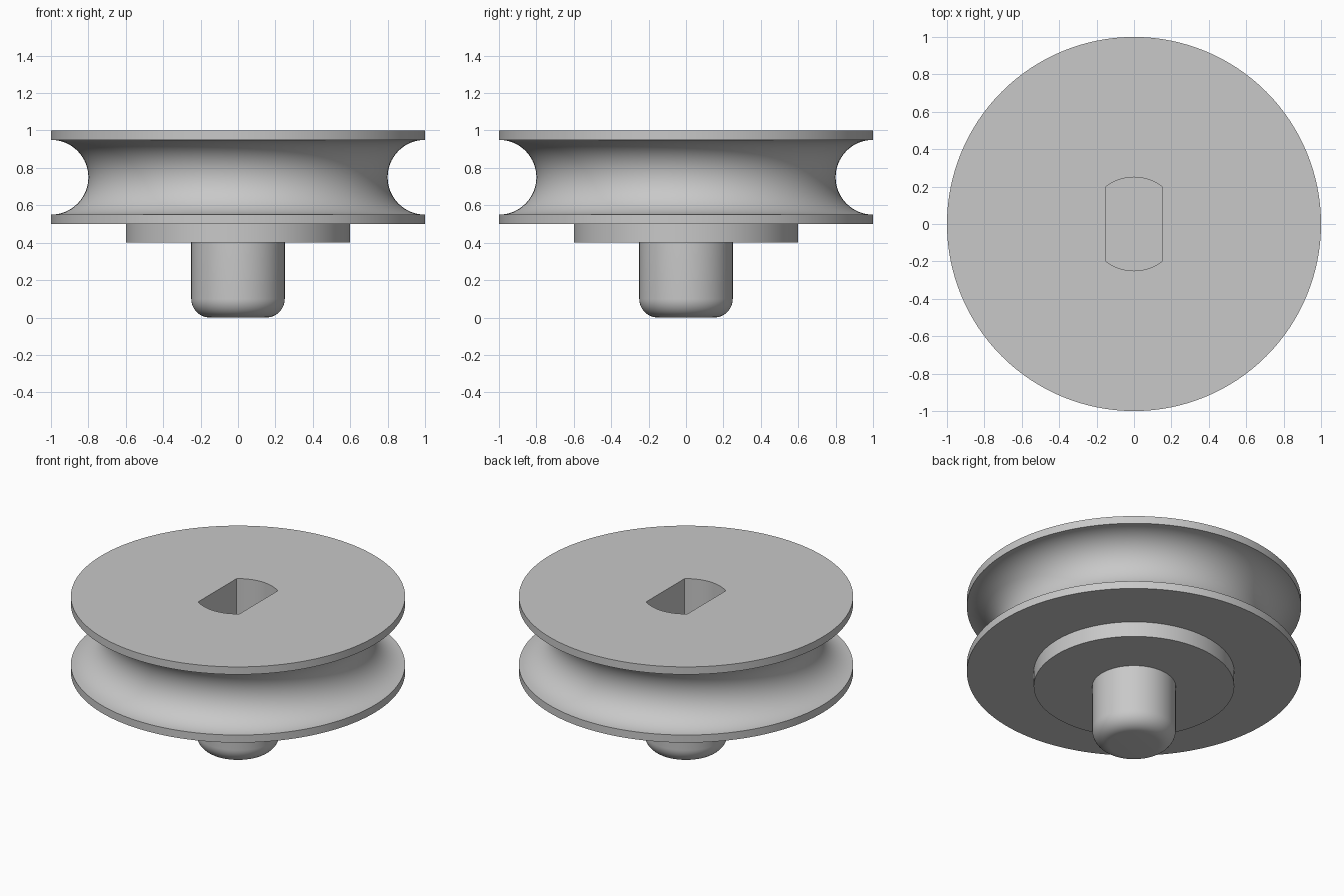
import bpy
import bmesh
from math import sin, cos, pi, asin
from mathutils import Matrix

SEGMENTS = 128

cube = bpy.data.objects.get("Cube")
if cube:
    bpy.data.objects.remove(cube, do_unlink=True)

grey = bpy.data.materials.new("plain_grey")
grey.use_nodes = True
colour = (0.58, 0.58, 0.58, 1)
grey.diffuse_color = colour
grey.node_tree.nodes["Principled BSDF"].inputs["Base Color"].default_value = colour


def add_object(name, bm):
    bmesh.ops.recalc_face_normals(bm, faces=bm.faces[:])
    mesh = bpy.data.meshes.new(name)
    bm.to_mesh(mesh)
    bm.free()
    mesh.materials.append(grey)
    obj = bpy.data.objects.new(name, mesh)
    bpy.context.collection.objects.link(obj)
    return obj


def arc(r, z, radius, start, end, steps):
    """Points of a circular arc in the (radius, height) plane."""
    angles = [start + (end - start) * i / steps for i in range(steps + 1)]
    return [(r + radius * cos(a), z + radius * sin(a)) for a in angles]


def lathe(name, profile):
    """Turn an open (radius, height) profile about z and cap both ends."""
    bm = bmesh.new()
    verts = [bm.verts.new((r, 0, z)) for r, z in profile]
    edges = [bm.edges.new(pair) for pair in zip(verts, verts[1:])]
    bmesh.ops.spin(bm, geom=verts + edges, axis=(0, 0, 1), cent=(0, 0, 0),
                   angle=2 * pi, steps=SEGMENTS, use_merge=True)
    bmesh.ops.remove_doubles(bm, verts=bm.verts[:], dist=1e-5)
    bmesh.ops.holes_fill(bm, edges=bm.edges[:], sides=0)
    return add_object(name, bm)


# Grooved wheel: two thin rims with a half-round channel between them
groove = arc(1, 0.75, 0.2, 1.5 * pi, 0.5 * pi, 32)
wheel = lathe("grooved_wheel", [(1, 0.5)] + groove + [(1, 1)])

# Stepped collar under the wheel
collar = lathe("collar", [(0.6, 0.4), (0.6, 0.5)])

# Round shaft with a rounded lower end
shaft = lathe("shaft", arc(0.15, 0.1, 0.1, -pi / 2, 0, 12) + [(0.25, 0.4)])

# Socket with two flat sides, cut blind into the top of the wheel
half = asin(0.15 / 0.25)
rim = arc(0, 0, 0.25, pi / 2 - half, pi / 2 + half, 24)
bm = bmesh.new()
outline = [bm.verts.new((s * x, s * y, 0.6)) for s in (1, -1) for x, y in rim]
face = bm.faces.new(outline)
raised = bmesh.ops.extrude_face_region(bm, geom=[face])["geom"]
top = [v for v in raised if isinstance(v, bmesh.types.BMVert)]
bmesh.ops.transform(bm, matrix=Matrix.Translation((0, 0, 0.6)), verts=top)
cutter = add_object("socket_cutter", bm)
cutter.hide_render = True

cut = wheel.modifiers.new("socket", "BOOLEAN")
cut.operation = "DIFFERENCE"
cut.solver = "EXACT"
cut.object = cutter
bpy.ops.object.select_all(action="DESELECT")
bpy.context.view_layer.objects.active = wheel
wheel.select_set(True)
bpy.ops.object.modifier_apply(modifier=cut.name)
bpy.data.objects.remove(cutter, do_unlink=True)

# Smooth the turned surfaces and keep the rims crisp
for part in (wheel, collar, shaft):
    part.select_set(True)
bpy.ops.object.shade_smooth_by_angle(angle=pi / 6)
